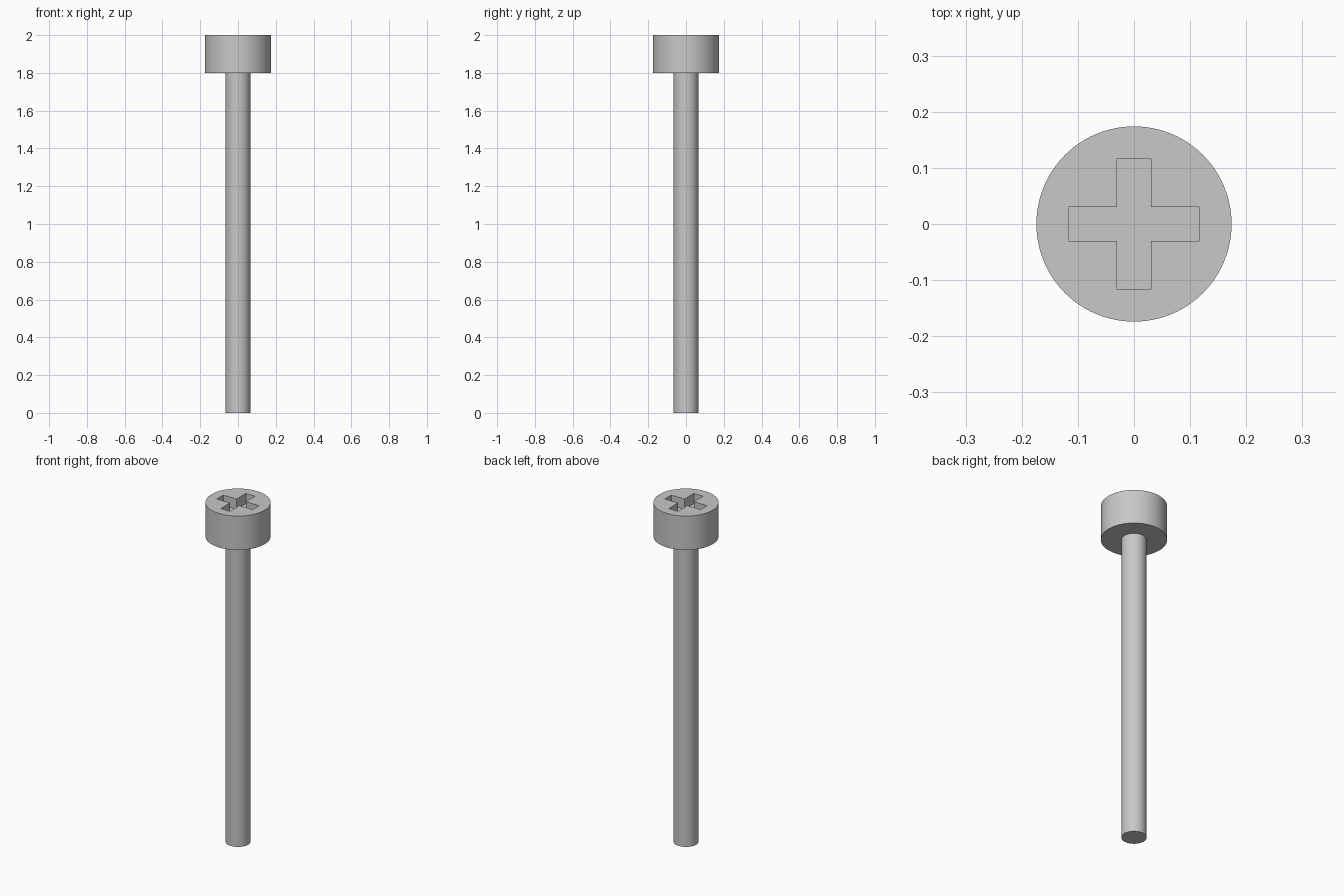
import bpy
import bmesh
import math

if "Cube" in bpy.data.objects:
    bpy.data.objects.remove(bpy.data.objects["Cube"], do_unlink=True)

HEAD_R, SHAFT_R = 0.174, 0.066
HEAD_Z, TOP_Z = 1.8, 2.0
ARM, HALF, DEPTH = 0.117, 0.03, 0.06

steel = bpy.data.materials.new("steel grey")
steel.use_nodes = True
grey = (0.58, 0.58, 0.58, 1)
steel.diffuse_color = grey
steel.node_tree.nodes["Principled BSDF"].inputs["Base Color"].default_value = grey


def cylinder(name, radius, z0, z1):
    bpy.ops.mesh.primitive_cylinder_add(vertices=96, radius=radius, depth=z1 - z0,
                                        location=(0, 0, (z0 + z1) / 2))
    ob = bpy.context.object
    ob.name = name
    ob.data.materials.append(steel)
    return ob


def cross_prism(name, z0, z1):
    # one quarter of the plus outline, turned four times
    quarter = [(ARM, -HALF), (ARM, HALF), (HALF, HALF)]
    bm = bmesh.new()
    verts = []
    for k in range(4):
        c, s = round(math.cos(k * math.pi / 2)), round(math.sin(k * math.pi / 2))
        verts += [bm.verts.new((x * c - y * s, x * s + y * c, z0)) for x, y in quarter]
    base = bm.faces.new(verts)
    top = bmesh.ops.extrude_face_region(bm, geom=[base])["geom"]
    bmesh.ops.translate(bm, vec=(0, 0, z1 - z0),
                        verts=[g for g in top if isinstance(g, bmesh.types.BMVert)])
    bmesh.ops.recalc_face_normals(bm, faces=bm.faces)
    mesh = bpy.data.meshes.new(name)
    bm.to_mesh(mesh)
    bm.free()
    mesh.materials.append(steel)
    ob = bpy.data.objects.new(name, mesh)
    bpy.context.collection.objects.link(ob)
    ob.hide_render = True
    return ob


def smooth(ob):
    bpy.ops.object.select_all(action="DESELECT")
    ob.select_set(True)
    bpy.context.view_layer.objects.active = ob
    bpy.ops.object.shade_smooth_by_angle(angle=math.radians(30))


# Shaft
shaft = cylinder("shaft", SHAFT_R, 0, HEAD_Z + 0.02)
smooth(shaft)

# Head with the cross-shaped drive recess
head = cylinder("head", HEAD_R, HEAD_Z, TOP_Z)
cutter = cross_prism("recess_cutter", TOP_Z - DEPTH, TOP_Z + 0.1)
cut = head.modifiers.new("recess", "BOOLEAN")
cut.operation = "DIFFERENCE"
cut.solver = "EXACT"
cut.object = cutter
bpy.context.view_layer.objects.active = head
bpy.ops.object.modifier_apply(modifier=cut.name)
bpy.data.objects.remove(cutter, do_unlink=True)
smooth(head)
